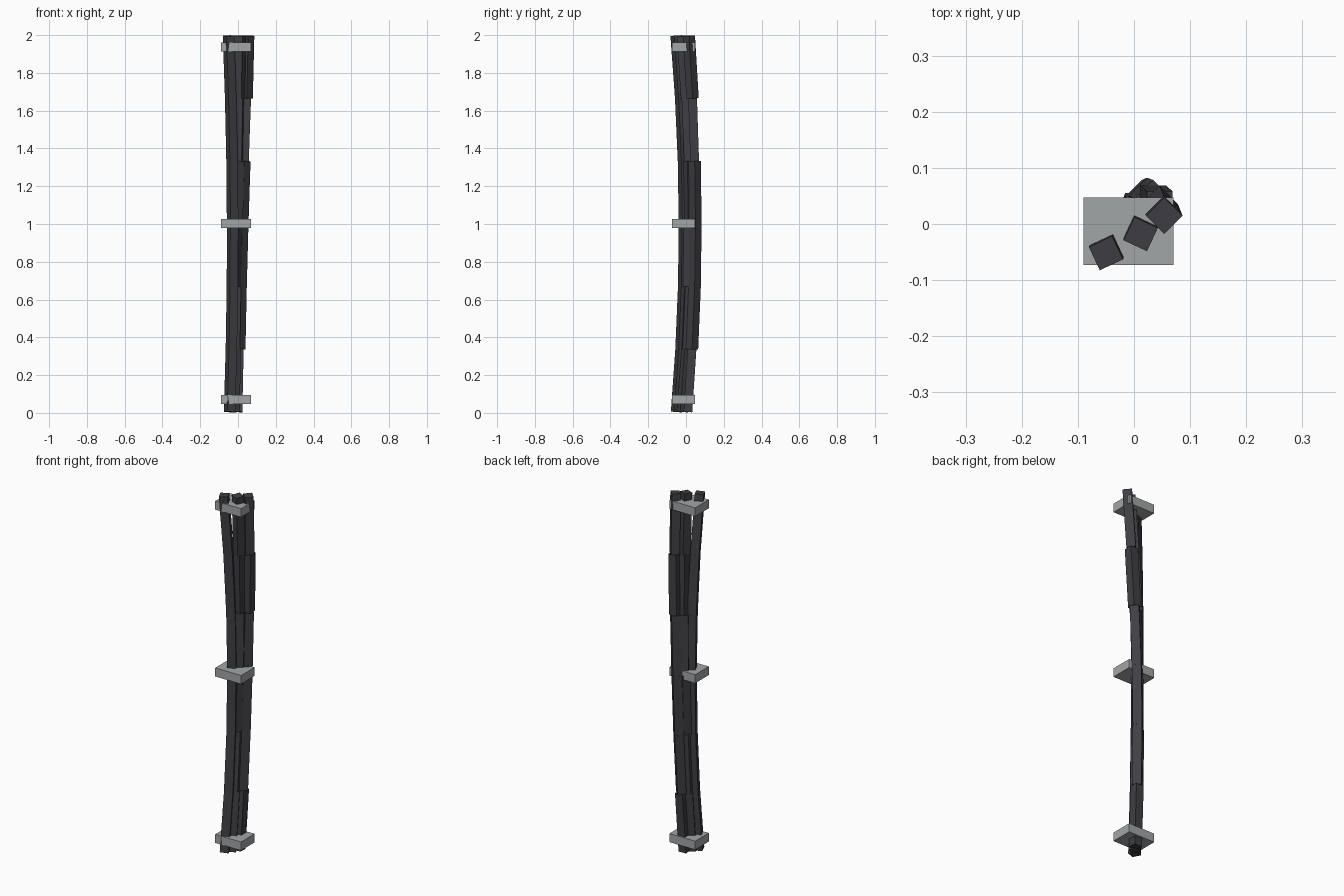
import bpy
import bmesh
from math import radians
from mathutils import Matrix, Vector

cube = bpy.data.objects.get("Cube")
if cube:
    bpy.data.objects.remove(cube, do_unlink=True)


def make_material(name, colour):
    mat = bpy.data.materials.new(name)
    mat.use_nodes = True
    mat.diffuse_color = colour
    mat.node_tree.nodes["Principled BSDF"].inputs["Base Color"].default_value = colour
    return mat


dark_rubber = make_material("dark rubber", (0.05, 0.05, 0.058, 1))
grey_metal = make_material("grey metal", (0.36, 0.38, 0.385, 1))

BOTTOM, TOP, RADIUS = 0.005, 1.997, 0.0325


def add_object(name, bm, mat):
    mesh = bpy.data.meshes.new(name)
    bm.to_mesh(mesh)
    bm.free()
    mesh.materials.append(mat)
    obj = bpy.data.objects.new(name, mesh)
    bpy.context.collection.objects.link(obj)
    return obj


def add_cable(name, path, corner_angles):
    """Chain of separate square rods along a path of (x, y) points rising evenly."""
    bm = bmesh.new()
    step = (TOP - BOTTOM) / (len(path) - 1)
    points = [Vector((x, y, BOTTOM + i * step)) for i, (x, y) in enumerate(path)]
    for a, b, angle in zip(points, points[1:], corner_angles):
        lean = Vector((0, 0, 1)).rotation_difference(b - a).to_matrix().to_4x4()
        place = Matrix.Translation((a + b) / 2) @ lean @ Matrix.Rotation(radians(angle), 4, "Z")
        bmesh.ops.create_cone(bm, cap_ends=True, segments=4, radius1=RADIUS,
                              radius2=RADIUS, depth=(b - a).length, matrix=place)
    return add_object(name, bm, dark_rubber)


def bowed(start, end, bow, count=6):
    """Straight run between two points, pushed sideways most at its middle."""
    start, end, bow = Vector(start), Vector(end), Vector(bow)
    return [start.lerp(end, i / count) + bow * (4 * i / count * (1 - i / count))
            for i in range(count + 1)]


# Three bowed cables
add_cable("front_cable", bowed((-0.045, -0.05), (-0.05, -0.052), (0.019, 0.043)),
          [68, 68, 68, 70, 70, 70])
add_cable("middle_cable", bowed((-0.022, -0.022), (0.012, -0.018), (0, 0.04)),
          [75, 55, 15, -15, -55, -70])
add_cable("back_cable",
          [(0, 0.01), (0.007, 0.032), (0.014, 0.046), (0.023, 0.05),
           (0.034, 0.046), (0.046, 0.035), (0.054, 0.015)],
          [45, 0, 0, 0, 45, 0])

# Clamps holding the cables
for name, z in (("lower_clamp", 0.072), ("middle_clamp", 1.003), ("upper_clamp", 1.936)):
    bm = bmesh.new()
    bmesh.ops.create_cube(bm, size=1, matrix=Matrix.Translation((-0.01, -0.013, z))
                          @ Matrix.Diagonal((0.16, 0.12, 0.048, 1)))
    add_object(name, bm, grey_metal)
